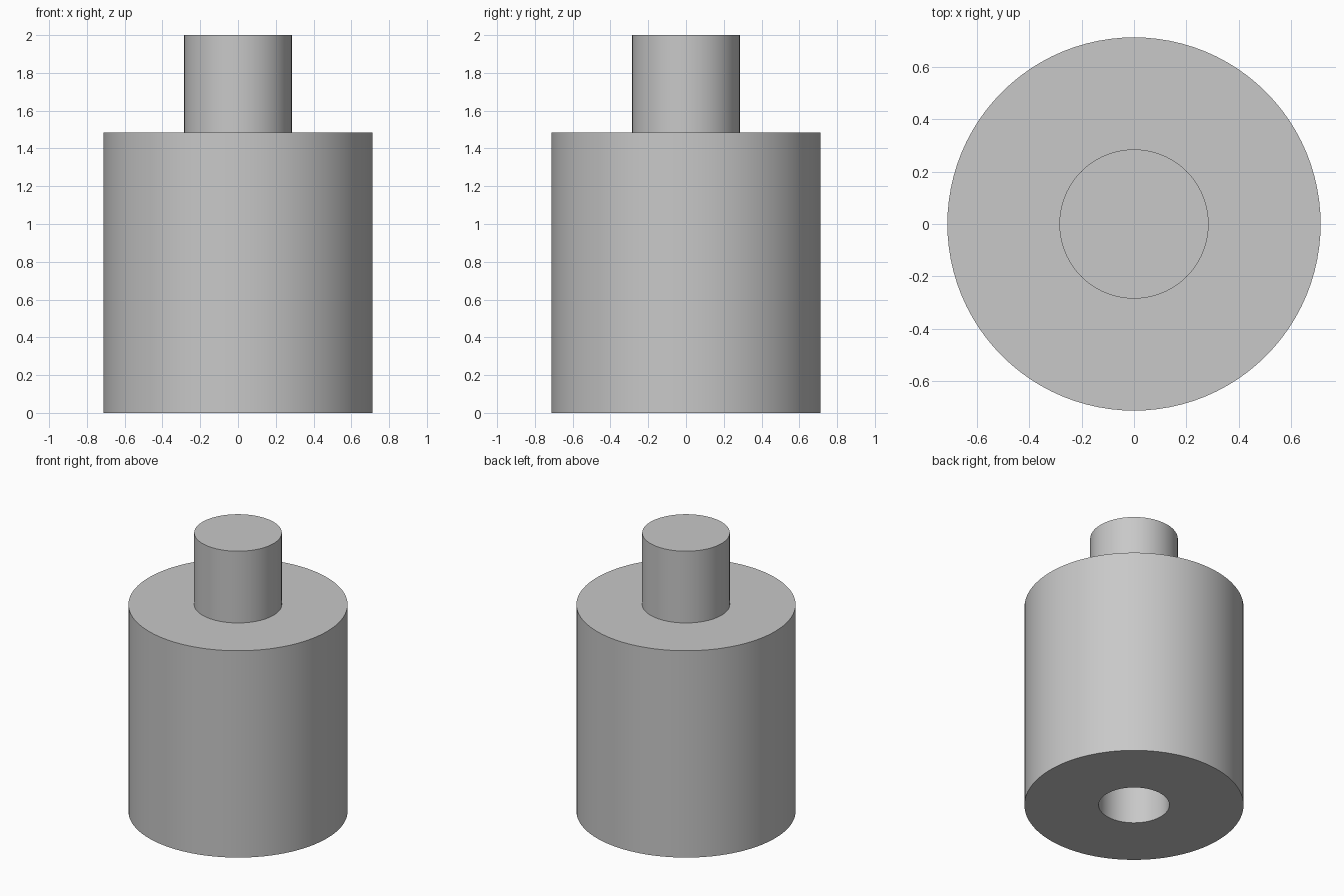
import bpy
import bmesh
import math

SEGMENTS = 96
BODY_R, NECK_R, BORE_R = 0.713, 0.285, 0.23
SHOULDER_Z, TOP_Z, BORE_TOP = 1.485, 2.0, 0.57

cube = bpy.data.objects.get("Cube")
if cube:
    bpy.data.objects.remove(cube, do_unlink=True)

# Plain grey finish
grey = bpy.data.materials.new("plain_grey")
grey.use_nodes = True
colour = (0.58, 0.58, 0.58, 1)
grey.diffuse_color = colour
grey.node_tree.nodes["Principled BSDF"].inputs["Base Color"].default_value = colour


def turned_part(name, profile):
    """Spin a closed (radius, height) profile around the z axis."""
    bm = bmesh.new()
    verts = [bm.verts.new((r, 0, z)) for r, z in profile]
    edges = [bm.edges.new(pair) for pair in zip(verts, verts[1:])]
    bmesh.ops.spin(bm, geom=verts + edges, axis=(0, 0, 1), cent=(0, 0, 0),
                   angle=math.tau, steps=SEGMENTS)
    bmesh.ops.remove_doubles(bm, verts=bm.verts, dist=0.0001)
    bmesh.ops.recalc_face_normals(bm, faces=bm.faces)
    mesh = bpy.data.meshes.new(name)
    bm.to_mesh(mesh)
    bm.free()
    mesh.materials.append(grey)
    obj = bpy.data.objects.new(name, mesh)
    bpy.context.collection.objects.link(obj)
    bpy.ops.object.select_all(action="DESELECT")
    obj.select_set(True)
    bpy.context.view_layer.objects.active = obj
    bpy.ops.object.shade_smooth_by_angle(angle=math.radians(30))
    return obj


# Wide body with solid neck above and a blind bore in the base
turned_part("stepped_cylinder", [
    (0, BORE_TOP), (BORE_R, BORE_TOP), (BORE_R, 0),
    (BODY_R, 0), (BODY_R, SHOULDER_Z),
    (NECK_R, SHOULDER_Z), (NECK_R, TOP_Z), (0, TOP_Z),
])
